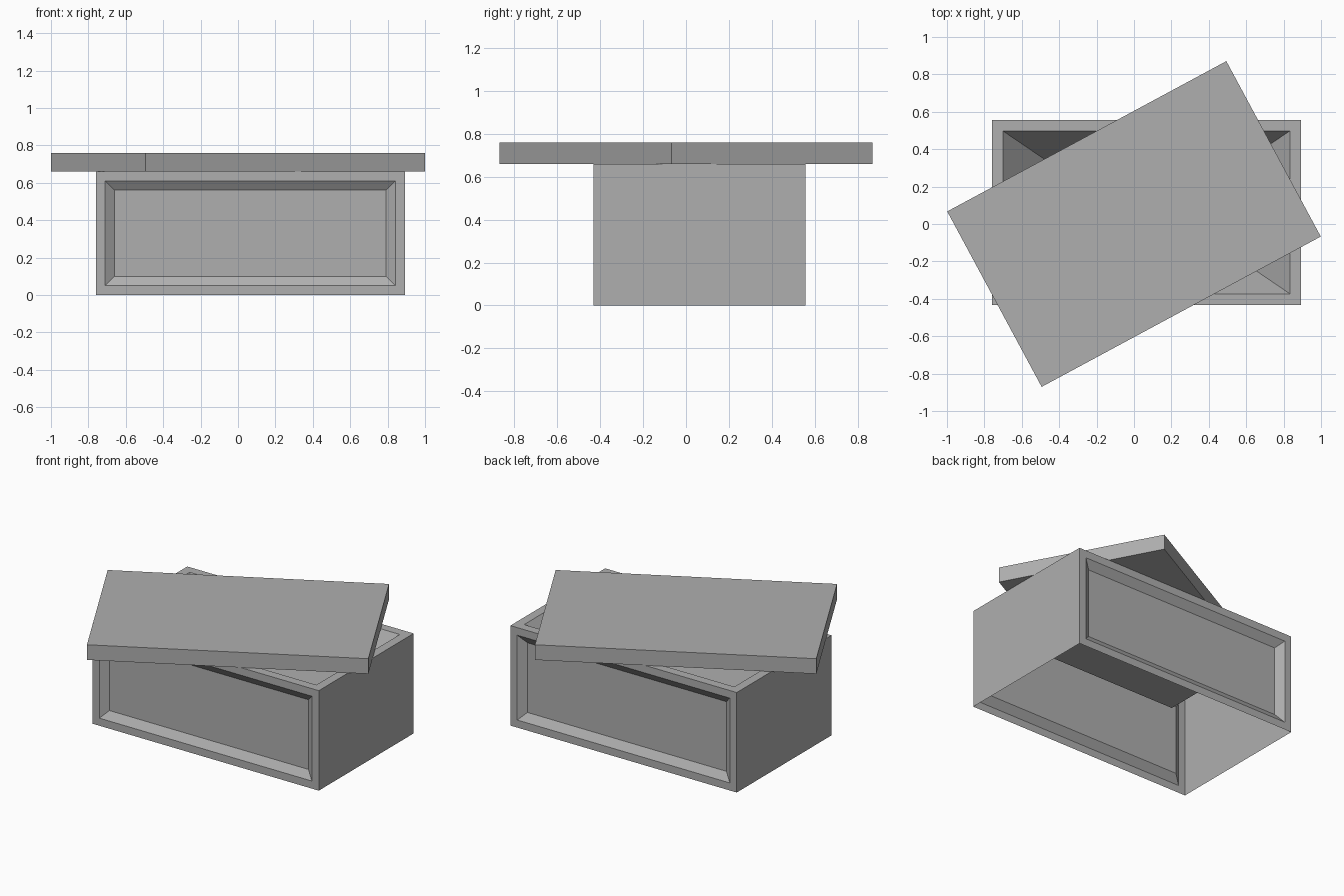
import bpy, bmesh, math
from mathutils import Matrix, Vector

default_cube = bpy.data.objects.get("Cube")
if default_cube:
    bpy.data.objects.remove(default_cube, do_unlink=True)

COLOUR = (0.43, 0.43, 0.43, 1)
grey = bpy.data.materials.new("plain grey")
grey.use_nodes = True
grey.diffuse_color = COLOUR
grey.node_tree.nodes["Principled BSDF"].inputs["Base Color"].default_value = COLOUR


def box(size, center, angle=0.0):
    """Box-shaped bmesh, turned about its vertical axis."""
    bm = bmesh.new()
    bmesh.ops.create_cube(bm, size=1.0)
    place = (Matrix.Translation(center) @ Matrix.Rotation(angle, 4, "Z")
             @ Matrix.Diagonal((*size, 1)))
    bmesh.ops.transform(bm, matrix=place, verts=bm.verts)
    bm.normal_update()
    return bm


def finish(bm, name):
    mesh = bpy.data.meshes.new(name)
    bm.to_mesh(mesh)
    bm.free()
    mesh.materials.append(grey)
    bpy.context.collection.objects.link(bpy.data.objects.new(name, mesh))


def recess(bm, face, border, slope, depth):
    """Flat border, then sloping sides down to a sunken panel."""
    bmesh.ops.inset_individual(bm, faces=[face], thickness=border, use_even_offset=True)
    bmesh.ops.inset_individual(bm, faces=[face], thickness=slope, use_even_offset=True)
    bmesh.ops.translate(bm, verts=face.verts, vec=face.normal * -depth)


# Chest body: sunken front and back panels, a basin in the top, open underneath
body = box((1.653, 0.989, 0.66), Vector((0.066, 0.0625, 0.33)))
sides = {}
for f in body.faces:
    n = f.normal
    sides[(round(n.x), round(n.y), round(n.z))] = f
for y in (-1, 1):
    recess(body, sides[(0, y, 0)], border=0.05, slope=0.05, depth=0.035)
basin = sides[(0, 0, 1)]
recess(body, basin, border=0.059, slope=0.148, depth=0.25)
middle = basin.calc_center_median()
bmesh.ops.scale(body, verts=basin.verts, vec=(0.888, 1, 1),
                space=Matrix.Translation(-middle))
bmesh.ops.delete(body, geom=[sides[(0, 0, -1)]], context="FACES_ONLY")
finish(body, "chest_body")

# Lid: a slab laid askew over the body
finish(box((1.695, 1.065, 0.1), Vector((0, 0, 0.71)), math.radians(28.3)), "lid")
